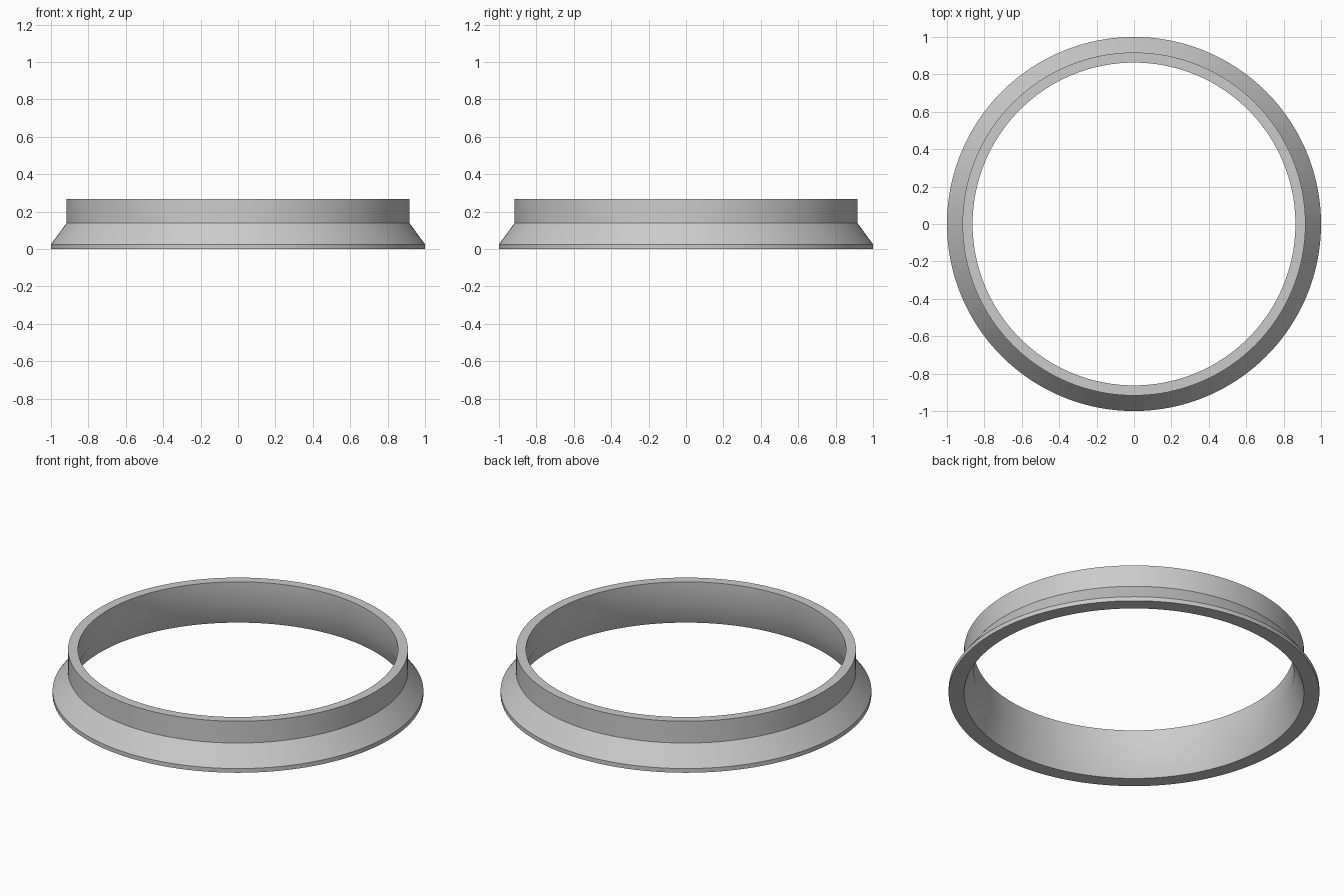
import bpy
import bmesh
import math

cube = bpy.data.objects.get("Cube")
if cube:
    bpy.data.objects.remove(cube, do_unlink=True)

# Plain grey material
GREY = (0.6, 0.6, 0.6, 1.0)
grey = bpy.data.materials.new("light grey")
grey.use_nodes = True
grey.diffuse_color = GREY
grey.node_tree.nodes["Principled BSDF"].inputs["Base Color"].default_value = GREY


def lathe(name, profile, segments, material):
    """Spin a closed (radius, height) profile about the z axis."""
    bm = bmesh.new()
    rings = []
    for i in range(segments):
        a = math.tau * i / segments
        rings.append([bm.verts.new((r * math.cos(a), r * math.sin(a), z))
                      for r, z in profile])
    n = len(profile)
    for i in range(segments):
        here, there = rings[i], rings[(i + 1) % segments]
        for j in range(n):
            k = (j + 1) % n
            bm.faces.new((here[j], there[j], there[k], here[k]))
    bmesh.ops.recalc_face_normals(bm, faces=bm.faces)
    mesh = bpy.data.meshes.new(name)
    bm.to_mesh(mesh)
    bm.free()
    mesh.materials.append(material)
    obj = bpy.data.objects.new(name, mesh)
    bpy.context.collection.objects.link(obj)
    return obj


# Collar ring: thin foot lip, sloped skirt, upright wall, inside widening to the foot
profile = [(1.0, 0.0), (1.0, 0.025), (0.917, 0.138), (0.917, 0.268),
           (0.863, 0.268), (0.863, 0.13), (0.917, 0.0)]
ring = lathe("flared_collar_ring", profile, 192, grey)

bpy.ops.object.select_all(action="DESELECT")
ring.select_set(True)
bpy.context.view_layer.objects.active = ring
bpy.ops.object.shade_smooth_by_angle(angle=math.radians(30))
